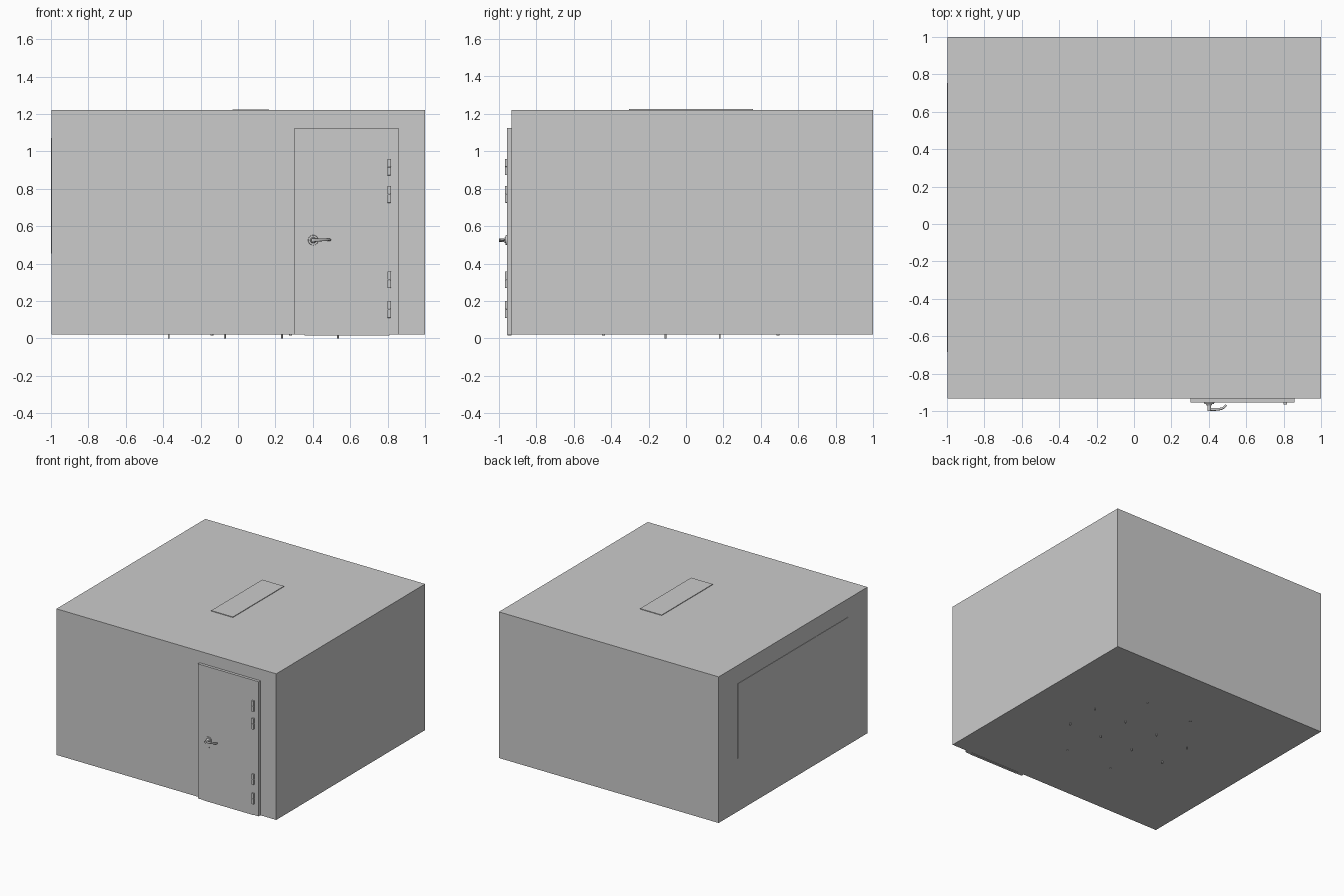
import bpy, math
from mathutils import Vector

if "Cube" in bpy.data.objects:
    bpy.data.objects.remove(bpy.data.objects["Cube"])


def box(name, lo, hi, bevel=0.0):
    """Box between two opposite corners."""
    lo, hi = Vector(lo), Vector(hi)
    bpy.ops.mesh.primitive_cube_add(size=1, location=(lo + hi) / 2)
    ob = bpy.context.object
    ob.name = name
    ob.scale = hi - lo
    bpy.ops.object.transform_apply(location=False, rotation=False, scale=True)
    if bevel:
        m = ob.modifiers.new("bevel", 'BEVEL')
        m.width, m.segments = bevel, 2
    return ob


def rod(name, a, b, r, sides=24, r2=None):
    """Cylinder or cone from a to b."""
    a, b = Vector(a), Vector(b)
    d = b - a
    bpy.ops.mesh.primitive_cone_add(vertices=sides, radius1=r, radius2=r if r2 is None else r2,
                                    depth=d.length, location=(a + b) / 2)
    ob = bpy.context.object
    ob.name = name
    ob.rotation_euler = d.to_track_quat('Z', 'Y').to_euler()
    bpy.ops.object.shade_smooth_by_angle(angle=math.radians(40))
    return ob


def tube(name, pts, r, radii=None):
    """Smooth round tube through points."""
    cu = bpy.data.curves.new(name, 'CURVE')
    cu.dimensions = '3D'
    cu.bevel_depth, cu.bevel_resolution, cu.resolution_u = r, 4, 8
    cu.use_fill_caps = True
    sp = cu.splines.new('BEZIER')
    sp.bezier_points.add(len(pts) - 1)
    for i, p in enumerate(pts):
        bp = sp.bezier_points[i]
        bp.co = p
        bp.handle_left_type = bp.handle_right_type = 'AUTO'
        if radii:
            bp.radius = radii[i]
    ob = bpy.data.objects.new(name, cu)
    bpy.context.collection.objects.link(ob)
    return ob


FLOOR, FRONT, DOOR = 0.02, -0.932, -0.955

# Room shell, ceiling light and one-way window
box("room_walls", (-0.997, FRONT, FLOOR), (1, 1, 1.22))
box("ceiling_light", (-0.03, -0.305, 1.19), (0.167, 0.358, 1.225))
box("wall_window", (-1, -0.685, 0.455), (-0.98, 0.755, 1.07))

# Door with bottom sweep
box("door", (0.303, DOOR, FLOOR), (0.857, FRONT + 0.012, 1.125))
box("door_sweep", (0.355, DOOR + 0.002, 0.016), (0.81, FRONT, 0.026))

# Hinges: split plates with a thin pin behind the gap
for i, (z0, z1) in enumerate([(0.11, 0.20), (0.27, 0.357), (0.725, 0.815), (0.872, 0.96)]):
    mid = (z0 + z1) / 2
    box(f"hinge_{i}_lower", (0.799, -0.966, z0), (0.817, DOOR + 0.004, mid - 0.001), 0.001)
    box(f"hinge_{i}_upper", (0.799, -0.966, mid + 0.001), (0.817, DOOR + 0.004, z1), 0.001)
    rod(f"hinge_{i}_pin", (0.808, -0.960, z0), (0.808, -0.960, z1), 0.004, 12)

# Lever handle and keyhole
hx, hz = 0.402, 0.525
rod("handle_rosette", (hx, DOOR + 0.004, hz), (hx, -0.963, hz), 0.028, 32, 0.026)
rod("handle_collar", (hx, -0.962, hz), (hx, -0.971, hz), 0.017, 24, 0.012)
rod("handle_stem", (hx, -0.968, hz), (hx, -1.0, hz), 0.010, 24)
tube("handle_lever", [(0.400, -0.991, hz), (0.440, -0.991, hz + 0.001),
                      (0.475, -0.984, hz + 0.002), (0.493, -0.968, hz + 0.002)],
     0.008, [1.0, 0.9, 0.75, 0.7])
rod("keyhole_disc", (hx, DOOR + 0.002, 0.467), (hx, DOOR - 0.002, 0.467), 0.007, 20)
box("keyhole_slot", (hx - 0.004, DOOR - 0.002, 0.442), (hx + 0.004, DOOR + 0.002, 0.465))

# Table inside the room; feet just pierce the floor
box("table_top", (-0.165, -0.465, 0.405), (0.305, 0.515, 0.425), 0.004)
for x in (-0.14, 0.282):
    for y in (-0.44, 0.492):
        rod("table_leg", (x, y, 0.016), (x, y, 0.41), 0.008, 16)

# Two facing chairs, one on each side of the table
for side, xs in (("left", (-0.37, -0.07)), ("right", (0.535, 0.235))):
    outer, inner = xs
    box(f"{side}_chair_seat", (min(xs) - 0.008, -0.122, 0.255), (max(xs) + 0.008, 0.192, 0.275), 0.004)
    for y in (-0.11, 0.18):
        rod(f"{side}_chair_front_leg", (inner, y, 0), (inner, y, 0.26), 0.005, 16)
        rod(f"{side}_chair_back_leg", (outer, y, 0), (outer, y, 0.50), 0.005, 16)
    box(f"{side}_chair_backrest", (outer - 0.007, -0.115, 0.37), (outer + 0.007, 0.185, 0.50), 0.004)
